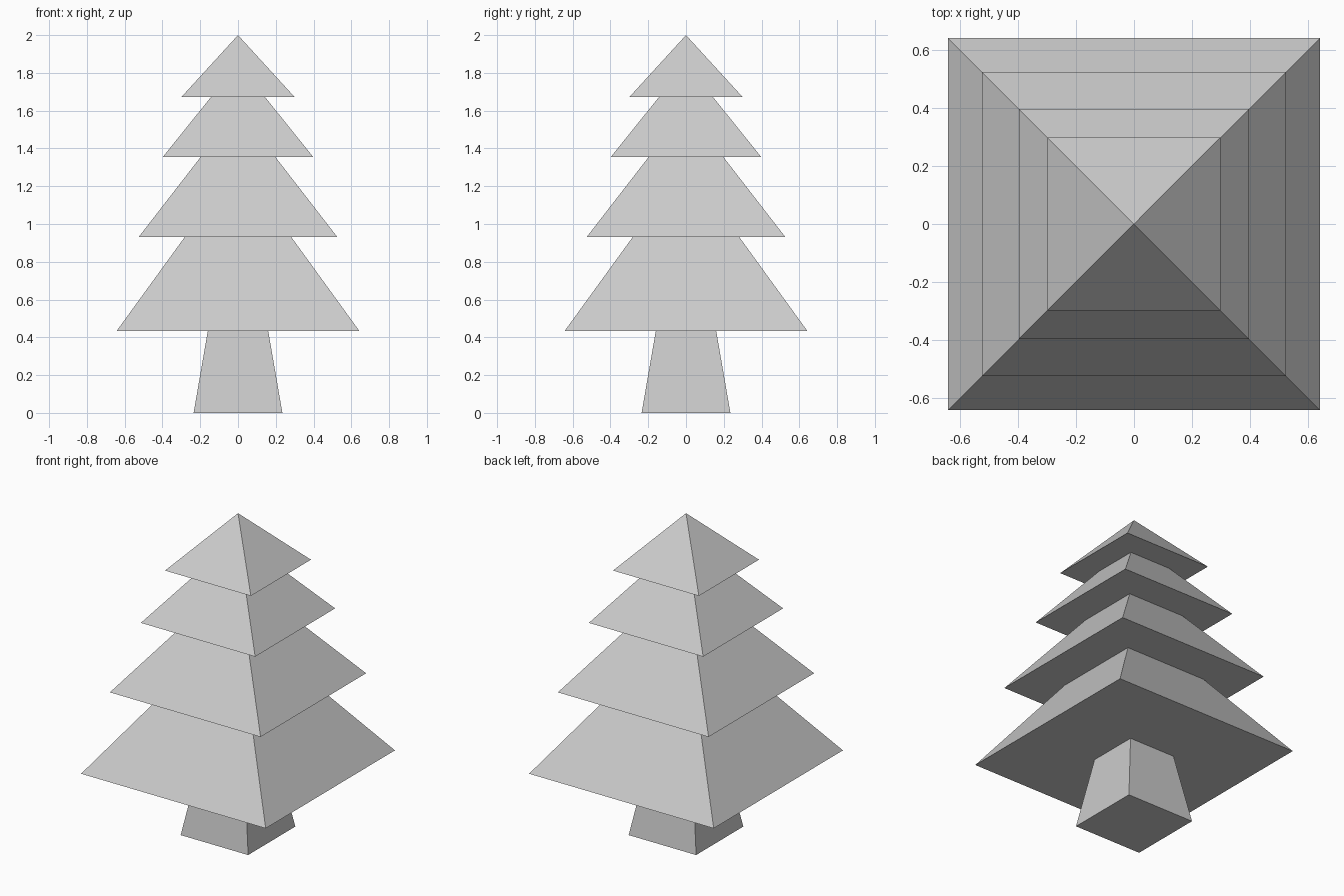
import bpy
import math

cube = bpy.data.objects.get("Cube")
if cube:
    bpy.data.objects.remove(cube, do_unlink=True)

# One plain grey for the whole tree
grey = bpy.data.materials.new("plain_grey")
grey.use_nodes = True
colour = (0.6, 0.6, 0.6, 1)
grey.diffuse_color = colour
grey.node_tree.nodes["Principled BSDF"].inputs["Base Color"].default_value = colour


def square_taper(name, half_bottom, half_top, z_bottom, z_top):
    """Four-sided tapered block or pyramid with its sides along the axes."""
    bpy.ops.mesh.primitive_cone_add(
        vertices=4,
        radius1=half_bottom * math.sqrt(2),
        radius2=half_top * math.sqrt(2),
        depth=z_top - z_bottom,
        location=(0, 0, (z_bottom + z_top) / 2),
        rotation=(0, 0, math.radians(45)),
    )
    part = bpy.context.object
    part.name = name
    bpy.ops.object.transform_apply(location=True, rotation=True, scale=True)
    part.data.materials.append(grey)
    return part


# Trunk, reaching just inside the lowest branches
square_taper("trunk", 0.235, 0.157, 0, 0.45)

# Stacked pyramids of foliage: half width, base height, apex height
tiers = {
    "lowest_branches": (0.643, 0.433, 1.32),
    "lower_branches": (0.525, 0.932, 1.61),
    "upper_branches": (0.398, 1.355, 1.85),
    "treetop": (0.299, 1.673, 2.0),
}
for name, (half, base, apex) in tiers.items():
    square_taper(name, half, 0, base, apex)
